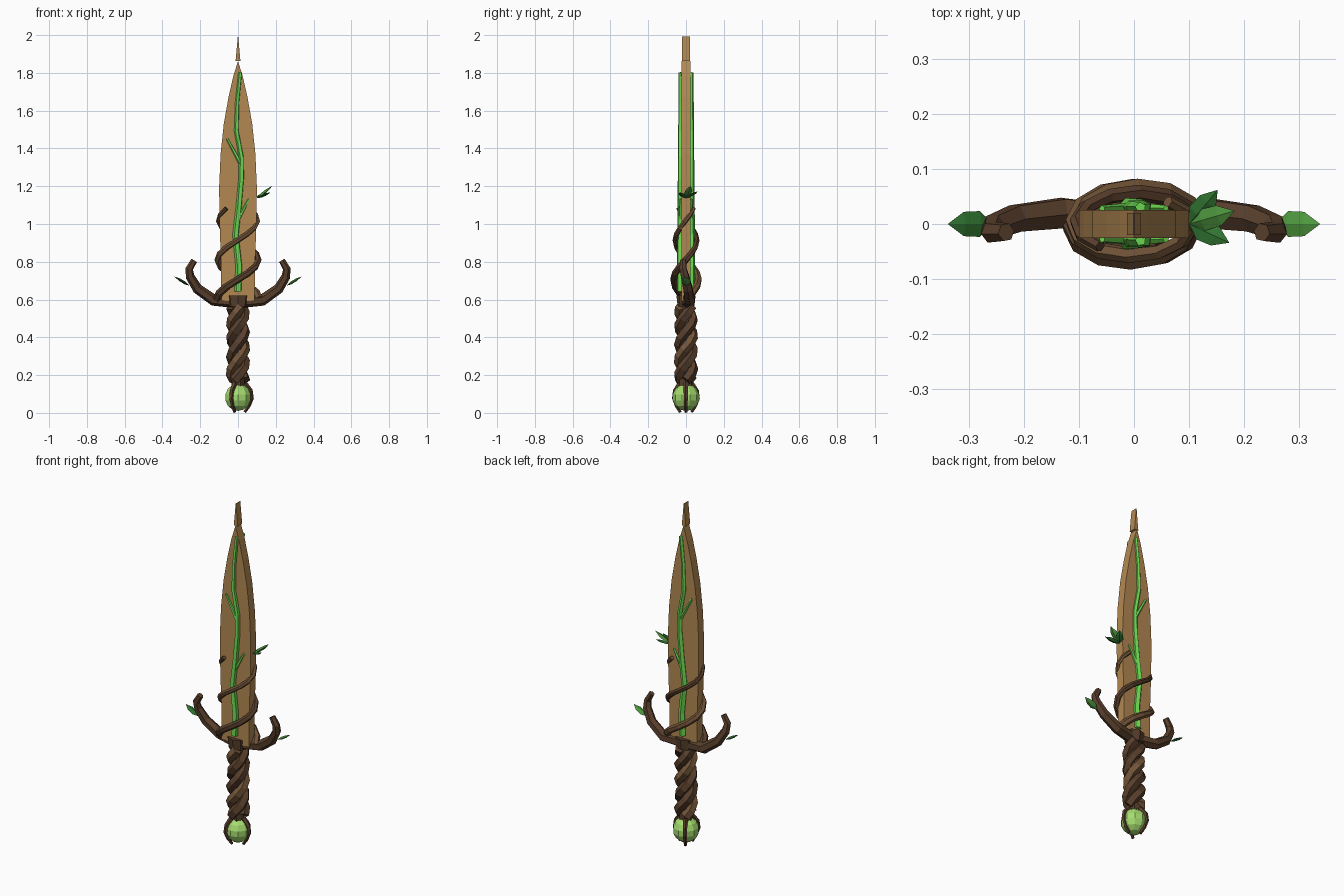
import bpy, bmesh, math
from mathutils import Vector

if "Cube" in bpy.data.objects:
    bpy.data.objects.remove(bpy.data.objects["Cube"])


def material(name, rgb):
    m = bpy.data.materials.new(name)
    m.diffuse_color = (*rgb, 1)
    m.use_nodes = True
    m.node_tree.nodes["Principled BSDF"].inputs["Base Color"].default_value = m.diffuse_color
    return m


TAN = material("tan_wood", (0.45, 0.25, 0.085))
BARK = material("dark_bark", (0.10, 0.05, 0.025))
BARK2 = material("light_bark", (0.17, 0.09, 0.04))
SAP = material("glowing_sap", (0.15, 0.70, 0.08))
ORB = material("pale_green", (0.38, 0.72, 0.16))
LEAF = material("dark_leaf", (0.03, 0.17, 0.03))
LEAF2 = material("light_leaf", (0.08, 0.32, 0.05))


def finish(bm, name, mat):
    bmesh.ops.recalc_face_normals(bm, faces=bm.faces)
    me = bpy.data.meshes.new(name)
    bm.to_mesh(me)
    bm.free()
    me.materials.append(mat)
    ob = bpy.data.objects.new(name, me)
    bpy.context.collection.objects.link(ob)
    return ob


def slab(name, outline, half, mat):
    """Extrude an (x, z) outline through y."""
    bm = bmesh.new()
    face = bm.faces.new([bm.verts.new((x, -half, z)) for x, z in outline])
    ext = bmesh.ops.extrude_face_region(bm, geom=[face])
    bmesh.ops.translate(bm, vec=(0, 2 * half, 0),
                        verts=[v for v in ext["geom"] if isinstance(v, bmesh.types.BMVert)])
    return finish(bm, name, mat)


def tube(name, pts, r0, r1, mat, sides=6):
    """Sweep a tapering faceted tube along the points."""
    pts = [Vector(p) for p in pts]
    bm = bmesh.new()
    rings, n = [], len(pts)
    u = None
    for i, p in enumerate(pts):
        t = (pts[min(i + 1, n - 1)] - pts[max(i - 1, 0)]).normalized()
        if u is None:
            u = t.cross(Vector((0.13, 1, 0.07)))
        u = (u - t * u.dot(t)).normalized()
        w = t.cross(u)
        r = r0 + (r1 - r0) * i / (n - 1)
        angles = [2 * math.pi * k / sides for k in range(sides)]
        rings.append([bm.verts.new(p + r * (u * math.cos(a) + w * math.sin(a))) for a in angles])
    for a, b in zip(rings, rings[1:]):
        for k in range(sides):
            j = (k + 1) % sides
            bm.faces.new((a[k], a[j], b[j], b[k]))
    bm.faces.new(rings[0])
    bm.faces.new(rings[-1])
    return finish(bm, name, mat)


def leaf(name, base, tip, width, thick, mat):
    """Flat faceted leaf between two points."""
    base, tip = Vector(base), Vector(tip)
    d = tip - base
    side = Vector((0, 0, 1)).cross(d).normalized()
    up = d.normalized().cross(side)
    bm = bmesh.new()
    a, b = bm.verts.new(base), bm.verts.new(tip)
    rings = []
    for f, s in ((0.3, 0.9), (0.65, 0.85)):
        c = base + d * f
        rings.append([bm.verts.new(c + o * s) for o in
                      (side * width, up * thick, -side * width, -up * thick)])
    for k in range(4):
        j = (k + 1) % 4
        bm.faces.new((a, rings[0][k], rings[0][j]))
        bm.faces.new((rings[0][k], rings[1][k], rings[1][j], rings[0][j]))
        bm.faces.new((b, rings[1][j], rings[1][k]))
    return finish(bm, name, mat)


# blade and separate splinter tip
right = [(0.088, 0.6), (0.09, 0.8), (0.097, 1.0), (0.1, 1.2), (0.092, 1.38),
         (0.075, 1.54), (0.05, 1.68), (0.025, 1.79)]
slab("blade", right + [(0, 1.87)] + [(-x, z) for x, z in reversed(right)], 0.025, TAN)
slab("blade_tip", [(-0.013, 1.87), (0.013, 1.87), (0.001, 2.0), (-0.001, 2.0)], 0.02, TAN)

# sap veins on both faces
vein = [(0, 0.65), (0.006, 0.78), (-0.012, 0.95), (0.005, 1.1), (0.018, 1.25),
        (0.018, 1.36), (-0.008, 1.5), (-0.004, 1.65), (0.012, 1.81)]
for s, side in ((-1, "front"), (1, "back")):
    tube(f"vein_{side}", [(x, s * 0.03, z) for x, z in vein], 0.02, 0.01, SAP, 5)
    for n, (p, q) in enumerate((((-0.005, 1.02), (0.058, 1.14)), ((0.018, 1.32), (-0.058, 1.46)))):
        tube(f"vein_branch_{side}_{n}", [(p[0], s * 0.03, p[1]), (q[0], s * 0.028, q[1])],
             0.011, 0.006, SAP, 5)

# two vines winding up the blade
for n in range(2):
    path = []
    for i in range(15):
        t = i / 14
        a = math.pi * (1 + n) + t * 2.3 * math.pi
        path.append(((0.112 - 0.008 * t) * math.cos(a), (0.07 - 0.02 * t) * math.sin(a), 0.61 + 0.48 * t))
    tube(f"blade_vine_{n}", path, 0.021, 0.011, BARK2 if n else BARK)

# guard: collar and curled branch arms
bm = bmesh.new()
bmesh.ops.create_cone(bm, cap_ends=True, segments=8, radius1=0.052, radius2=0.06, depth=0.06)
bmesh.ops.scale(bm, vec=(1, 0.85, 1), verts=bm.verts)
bmesh.ops.translate(bm, vec=(0, 0, 0.6), verts=bm.verts)
finish(bm, "guard_collar", BARK)
for s, side in ((-1, "left"), (1, "right")):
    arm = [(0, 0, 0.595), (0.13, 0.02, 0.605), (0.215, 0.01, 0.665),
           (0.254, -0.005, 0.73), (0.258, -0.015, 0.77), (0.232, -0.015, 0.815)]
    tube(f"guard_arm_{side}", [(s * x, y, z) for x, y, z in arm], 0.034, 0.017, BARK)
    leaf(f"guard_leaf_{side}", (s * 0.255, 0, 0.68), (s * 0.338, 0, 0.73), 0.026, 0.008,
         LEAF2 if s > 0 else LEAF)

# leaf cluster on the blade edge
for n, tip in enumerate(((0.152, 0.062, 1.18), (0.183, 0.024, 1.21), (0.173, -0.034, 1.175))):
    leaf(f"blade_leaf_{n}", (0.1, 0, 1.145), tip, 0.022, 0.008, LEAF2 if n == 1 else LEAF)

# twisted grip strands around a core
tube("grip_core", [(0, 0, 0.15), (0, 0, 0.59)], 0.036, 0.036, BARK)
for n in range(3):
    path = []
    for i in range(13):
        a = n * 2 * math.pi / 3 + i / 12 * 3 * math.pi
        path.append((0.037 * math.cos(a), 0.037 * math.sin(a), 0.18 + 0.39 * i / 12))
    tube(f"grip_strand_{n}", path, 0.029, 0.027, BARK2 if n == 1 else BARK, 5)

# pommel orb held by three root claws
bm = bmesh.new()
bmesh.ops.create_uvsphere(bm, u_segments=10, v_segments=7, radius=0.072)
bmesh.ops.translate(bm, vec=(0, 0, 0.09), verts=bm.verts)
finish(bm, "pommel_orb", ORB)
for n in range(3):
    a = n * 2 * math.pi / 3
    prof = [(0.035, 0.165), (0.066, 0.125), (0.073, 0.085), (0.058, 0.045), (0.035, 0.012)]
    tube(f"pommel_claw_{n}", [(r * math.cos(a), r * math.sin(a), z) for r, z in prof],
         0.014, 0.008, BARK, 5)

# rest the lowest point on the ground
bpy.context.view_layer.update()
low = min(v.co.z for o in bpy.data.objects for v in o.data.vertices)
for o in bpy.data.objects:
    o.location.z -= low
